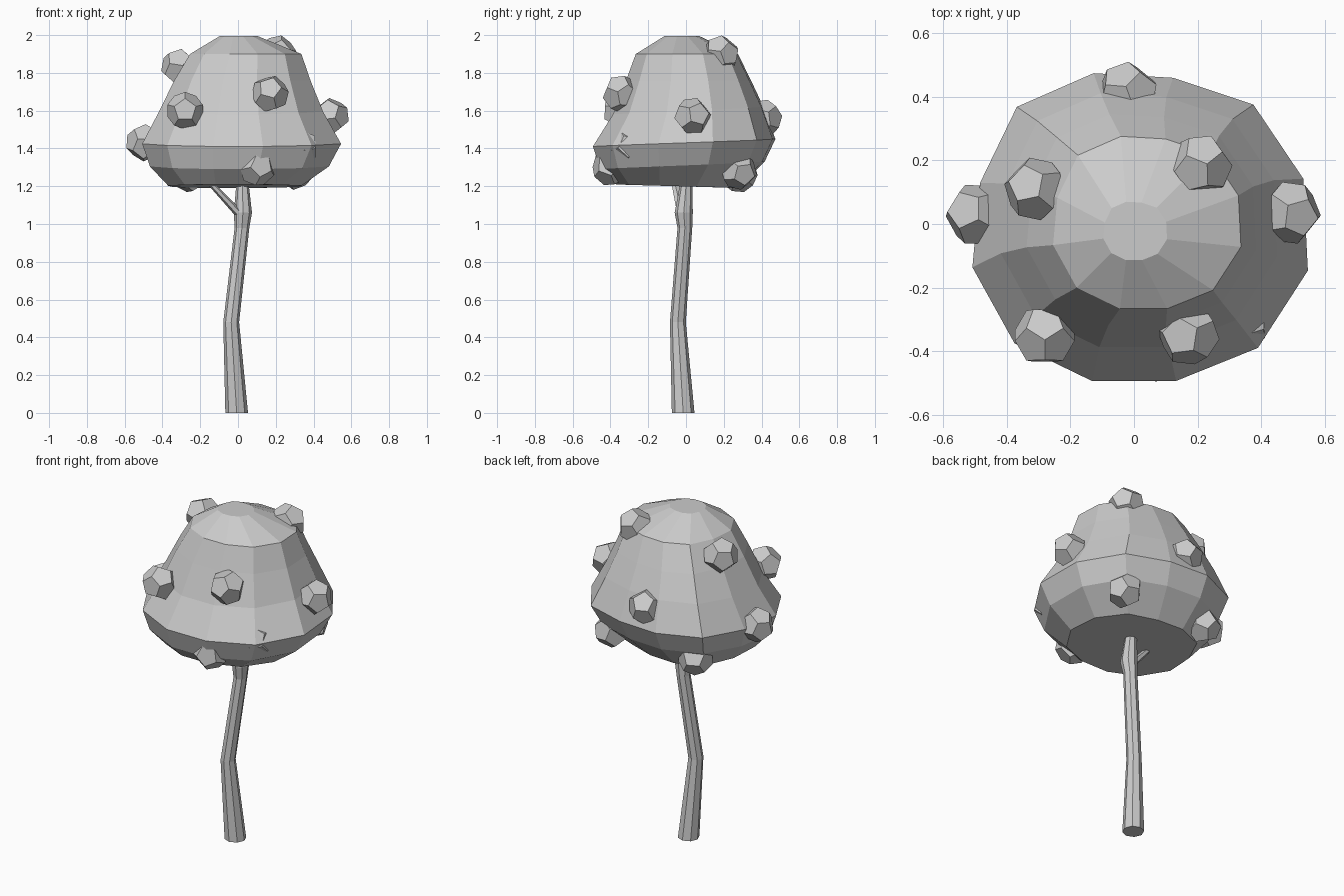
import bpy, bmesh
from math import sin, cos, pi, radians, sqrt
from mathutils import Vector, Euler

if "Cube" in bpy.data.objects:
    bpy.data.objects.remove(bpy.data.objects["Cube"])


def add_object(name, bm):
    me = bpy.data.meshes.new(name)
    bm.to_mesh(me)
    bm.free()
    bpy.context.collection.objects.link(bpy.data.objects.new(name, me))


def loft(name, rings):
    """Skin a list of point rings and cap both ends."""
    bm = bmesh.new()
    loops = [[bm.verts.new(p) for p in r] for r in rings]
    n = len(loops[0])
    for a, b in zip(loops, loops[1:]):
        for i in range(n):
            j = (i + 1) % n
            bm.faces.new((a[i], a[j], b[j], b[i]))
    bm.faces.new(loops[0][::-1])
    bm.faces.new(loops[-1])
    bmesh.ops.recalc_face_normals(bm, faces=bm.faces)
    add_object(name, bm)


def tube(name, path, sides):
    """Horizontal rings (x, y, z, radius) joined into a limb."""
    loft(name, [[(x + r * cos(2 * pi * i / sides), y + r * sin(2 * pi * i / sides), z)
                 for i in range(sides)] for x, y, z, r in path])


# Trunk and side branch
tube("trunk", [(-0.007, -0.015, 0, 0.06), (-0.036, -0.043, 0.48, 0.042),
               (0.021, -0.006, 0.98, 0.039), (0.026, -0.012, 1.06, 0.048),
               (0.024, 0.0, 1.2, 0.034), (0.024, 0.0, 1.25, 0.03)], 8)
tube("branch", [(0.01, -0.02, 1.05, 0.03), (-0.13, -0.055, 1.2, 0.022),
                (-0.16, -0.06, 1.23, 0.02)], 6)

# Canopy: one irregular twelve-sided outline, rescaled at each height
outline = (.55, .53, .475, .49, .52, .50, .525, .53, .51, .51, .55, .565)
angles = [radians(15 + 30 * i) for i in range(12)]
levels = [  # centre x, centre y, height, scale, tilt toward back
    (-0.03, -0.04, 1.20, 0.67, -0.01),
    (-0.01, -0.01, 1.31, 0.90, 0.02),
    (0.0, 0.0, 1.43, 1.00, 0.02),
    (0.0, 0.02, 1.60, 0.825, 0.02),
    (0.01, 0.02, 1.76, 0.685, 0.0),
    (0.03, 0.01, 1.90, 0.56, 0.0),
    (0.0, -0.02, 1.995, 0.19, 0.0),
]
loft("canopy", [[(cx + s * r * cos(a), cy + s * r * sin(a), z + tilt * sin(a))
                 for r, a in zip(outline, angles)]
                for cx, cy, z, s, tilt in levels])


def fruit(index, centre):
    """Twelve-sided ball with pentagon faces."""
    g = (1 + sqrt(5)) / 2
    pts = [(x, y, z) for x in (-1, 1) for y in (-1, 1) for z in (-1, 1)]
    for a in (-1 / g, 1 / g):
        for b in (-g, g):
            pts += [(0, a, b), (a, b, 0), (b, 0, a)]
    turn = Euler((0.5 + index, 0.7 * index, 0.4 * index)).to_matrix()
    bm = bmesh.new()
    for p in pts:
        bm.verts.new(turn @ Vector(p).normalized() * 0.1 + Vector(centre))
    bmesh.ops.convex_hull(bm, input=bm.verts[:])
    bmesh.ops.dissolve_limit(bm, angle_limit=radians(5), verts=bm.verts[:],
                             edges=bm.edges[:])
    bmesh.ops.recalc_face_normals(bm, faces=bm.faces)
    add_object(f"fruit_{index}", bm)


# Fruit scattered over the canopy
for k, c in enumerate([(-0.28, -0.35, 1.6), (0.17, -0.345, 1.69), (0.49, 0.035, 1.57),
                       (-0.02, 0.41, 1.56), (0.21, 0.185, 1.9), (-0.31, 0.11, 1.83),
                       (-0.495, 0.03, 1.43), (0.1, -0.4, 1.3), (0.3, 0.28, 1.28),
                       (-0.26, 0.28, 1.265), (0.33, -0.3, 1.41)]):
    fruit(k, c)
